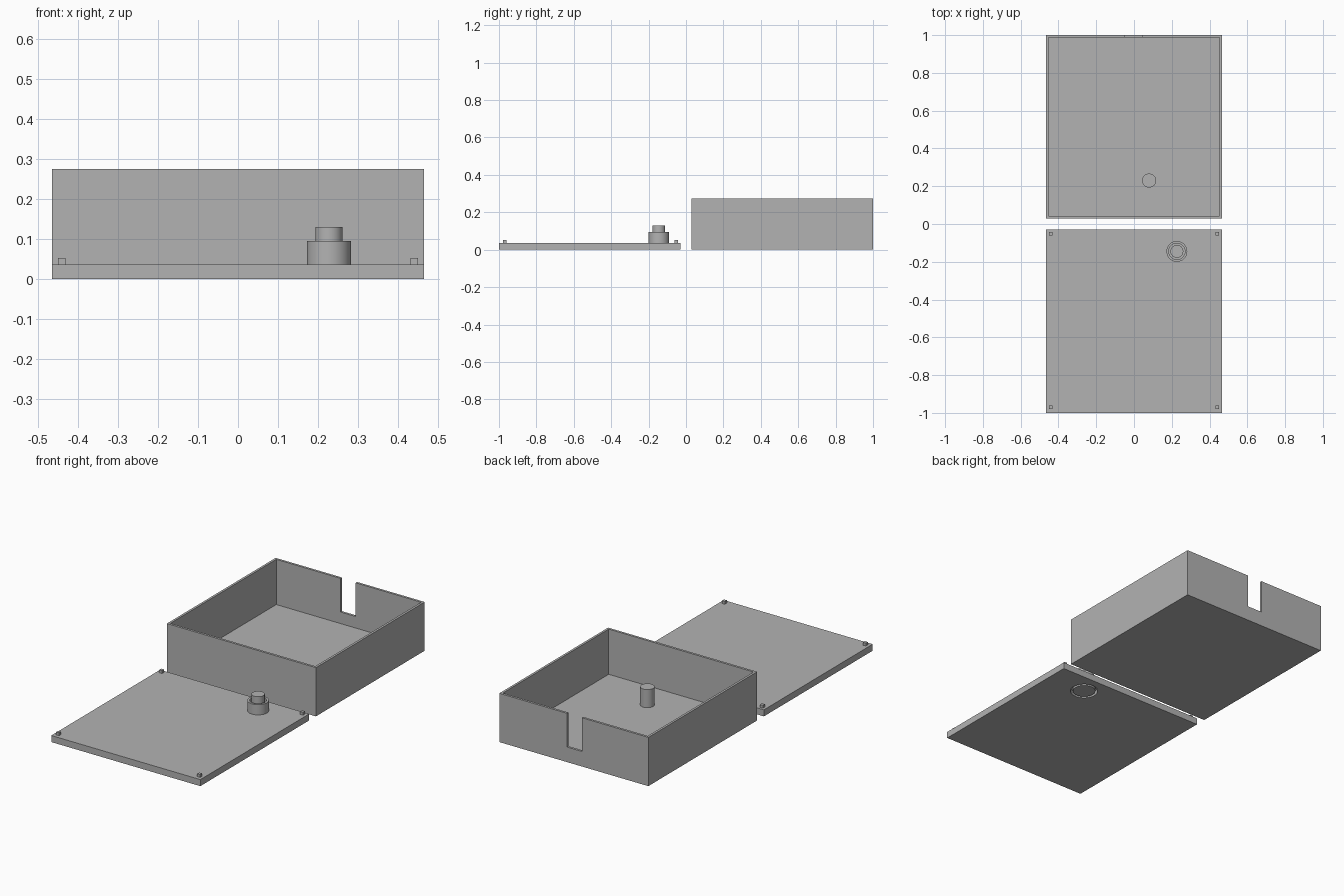
import bpy
import bmesh
from math import cos, sin, pi, radians
from mathutils import Matrix, Vector

if "Cube" in bpy.data.objects:
    bpy.data.objects.remove(bpy.data.objects["Cube"], do_unlink=True)

GREY = (0.45, 0.45, 0.45, 1)
grey = bpy.data.materials.new("plain grey")
grey.use_nodes = True
grey.diffuse_color = GREY
grey.node_tree.nodes["Principled BSDF"].inputs["Base Color"].default_value = GREY


def finish(name, bm):
    bmesh.ops.recalc_face_normals(bm, faces=bm.faces)
    mesh = bpy.data.meshes.new(name)
    bm.to_mesh(mesh)
    bm.free()
    mesh.materials.append(grey)
    obj = bpy.data.objects.new(name, mesh)
    bpy.context.collection.objects.link(obj)
    return obj


def box(name, low, high):
    """Box between two opposite corners."""
    low, high = Vector(low), Vector(high)
    bm = bmesh.new()
    bmesh.ops.create_cube(bm, size=1, matrix=Matrix.Translation((low + high) / 2)
                          @ Matrix.Diagonal((*(high - low), 1)))
    return finish(name, bm)


def lathe(name, center, profile, closed=False, steps=48):
    """Spin a (radius, height) profile about a vertical axis."""
    bm = bmesh.new()
    verts = [bm.verts.new((r, 0, z)) for r, z in profile]
    edges = [bm.edges.new(pair) for pair in zip(verts, verts[1:])]
    if closed:
        edges.append(bm.edges.new((verts[-1], verts[0])))
    bmesh.ops.spin(bm, geom=verts + edges, cent=(0, 0, 0), axis=(0, 0, 1),
                   angle=2 * pi, steps=steps)
    bmesh.ops.remove_doubles(bm, verts=bm.verts, dist=0.0001)
    bmesh.ops.translate(bm, verts=bm.verts, vec=(*center, 0))
    return finish(name, bm)


def select_only(obj):
    bpy.ops.object.select_all(action="DESELECT")
    obj.select_set(True)
    bpy.context.view_layer.objects.active = obj


def smooth(obj):
    select_only(obj)
    bpy.ops.object.shade_smooth_by_angle(angle=radians(30))


def cut(obj, cutter):
    """Subtract the cutter and discard it."""
    cutter.hide_render = True
    mod = obj.modifiers.new("cut", "BOOLEAN")
    mod.operation, mod.solver, mod.object = "DIFFERENCE", "EXACT", cutter
    select_only(obj)
    bpy.ops.object.modifier_apply(modifier=mod.name)
    bpy.data.objects.remove(cutter, do_unlink=True)


HALF = 0.465
WALL = 0.013
FLOOR = 0.02
GAP = 0.03
TOP = 0.275
LID = 0.037

# Open tray with a cable slot in the back wall
tray = box("tray", (-HALF, GAP, 0), (HALF, 1, TOP))
cut(tray, box("tray_cavity", (-HALF + WALL, GAP + WALL, FLOOR),
              (HALF - WALL, 1 - WALL, TOP + 0.1)))
cut(tray, box("slot_cutter", (-0.05, 0.95, 0.085), (0.043, 1.1, TOP + 0.1)))

# Post standing on the tray floor
smooth(lathe("tray_post", (0.08, 0.23),
             [(0, FLOOR), (0.037, FLOOR), (0.037, 0.122), (0, 0.122)]))

# Lid plate with a round recess for the button
KNOB = (0.227, -0.145)
lid = box("lid", (-HALF, -1, 0), (HALF, -GAP, LID))
cut(lid, lathe("recess_cutter", KNOB, [(0, -0.1), (0.073, -0.1), (0.073, 0.025), (0, 0.025)]))
cut(lid, lathe("hole_cutter", KNOB, [(0, -0.1), (0.043, -0.1), (0.043, 0.1), (0, 0.1)]))
smooth(lid)

# Locating pegs on the lid corners
PEG = 0.009
for side, sx in (("left", 1), ("right", -1)):
    for end, y in (("front", -0.97), ("back", -0.052)):
        x = sx * 0.44
        box(f"{end}_{side}_peg", (x - PEG, y - PEG, LID), (x + PEG, y + PEG, 0.053))

# Collar tube around the button
smooth(lathe("button_collar", KNOB,
             [(0.043, LID), (0.055, LID), (0.055, 0.095), (0.043, 0.095)], closed=True))

# Flanged push button
smooth(lathe("button", KNOB,
             [(0, 0), (0.06, 0), (0.06, 0.02), (0.034, 0.02), (0.034, 0.13), (0, 0.13)]))
